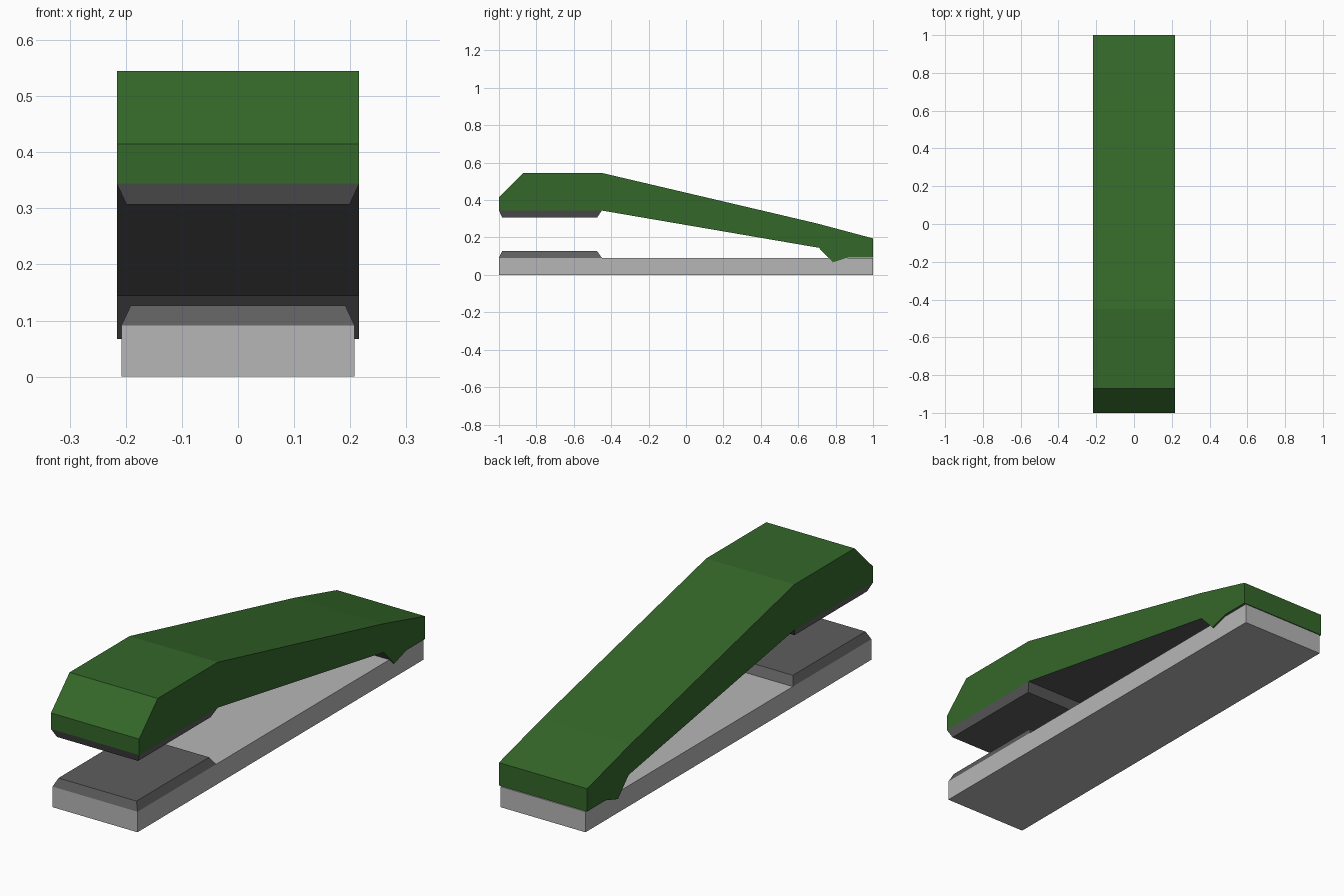
import bpy, bmesh

if "Cube" in bpy.data.objects:
    bpy.data.objects.remove(bpy.data.objects["Cube"])


def material(name, rgb):
    m = bpy.data.materials.new(name)
    m.diffuse_color = (*rgb, 1)
    m.use_nodes = True
    m.node_tree.nodes["Principled BSDF"].inputs["Base Color"].default_value = m.diffuse_color
    return m


green = material("green", (0.034, 0.135, 0.022))
dark = material("dark grey", (0.112, 0.112, 0.112))
light = material("light grey", (0.47, 0.47, 0.47))


def finish(bm, name, mats, underside=False):
    bmesh.ops.recalc_face_normals(bm, faces=bm.faces)
    if underside:  # downward faces take the second material
        for f in bm.faces:
            f.normal_update()
            f.material_index = 1 if f.normal.z < -0.1 else 0
    me = bpy.data.meshes.new(name)
    bm.to_mesh(me)
    bm.free()
    for m in mats:
        me.materials.append(m)
    ob = bpy.data.objects.new(name, me)
    bpy.context.collection.objects.link(ob)
    return ob


def extrude_x(name, profile, half, mats, underside=False):
    bm = bmesh.new()
    a = [bm.verts.new((-half, y, z)) for y, z in profile]
    b = [bm.verts.new((half, y, z)) for y, z in profile]
    bm.faces.new(a)
    bm.faces.new(b)
    for i in range(len(a)):
        j = (i + 1) % len(a)
        bm.faces.new((a[i], a[j], b[j], b[i]))
    return finish(bm, name, mats, underside)


def tapered_pad(name, big, small, mat):
    # big / small: (half width, y front, y rear, z)
    bm = bmesh.new()
    rings = [[bm.verts.new(p) for p in ((-w, f, z), (w, f, z), (w, r, z), (-w, r, z))]
             for w, f, r, z in (big, small)]
    for ring in rings:
        bm.faces.new(ring)
    a, b = rings
    for i in range(4):
        j = (i + 1) % 4
        bm.faces.new((a[i], a[j], b[j], b[i]))
    return finish(bm, name, [mat])


# Flat base bar
extrude_x("base", [(-1, 0), (1, 0), (1, 0.091), (-1, 0.091)], 0.208, [light])

# Sloping handle with hinge lug, dark underneath
extrude_x("handle", [(-1, 0.344), (-1, 0.415), (-0.87, 0.545), (-0.45, 0.545),
                     (0.70, 0.275), (1, 0.195), (1, 0.094), (0.87, 0.094),
                     (0.785, 0.067), (0.71, 0.145), (-0.45, 0.344)],
          0.216, [green, dark], underside=True)

# Upper and lower jaw pads
tapered_pad("upper_pad", (0.216, -1, -0.45, 0.344), (0.199, -0.983, -0.475, 0.307), dark)
tapered_pad("lower_pad", (0.208, -1, -0.45, 0.091), (0.191, -0.983, -0.475, 0.127), dark)
